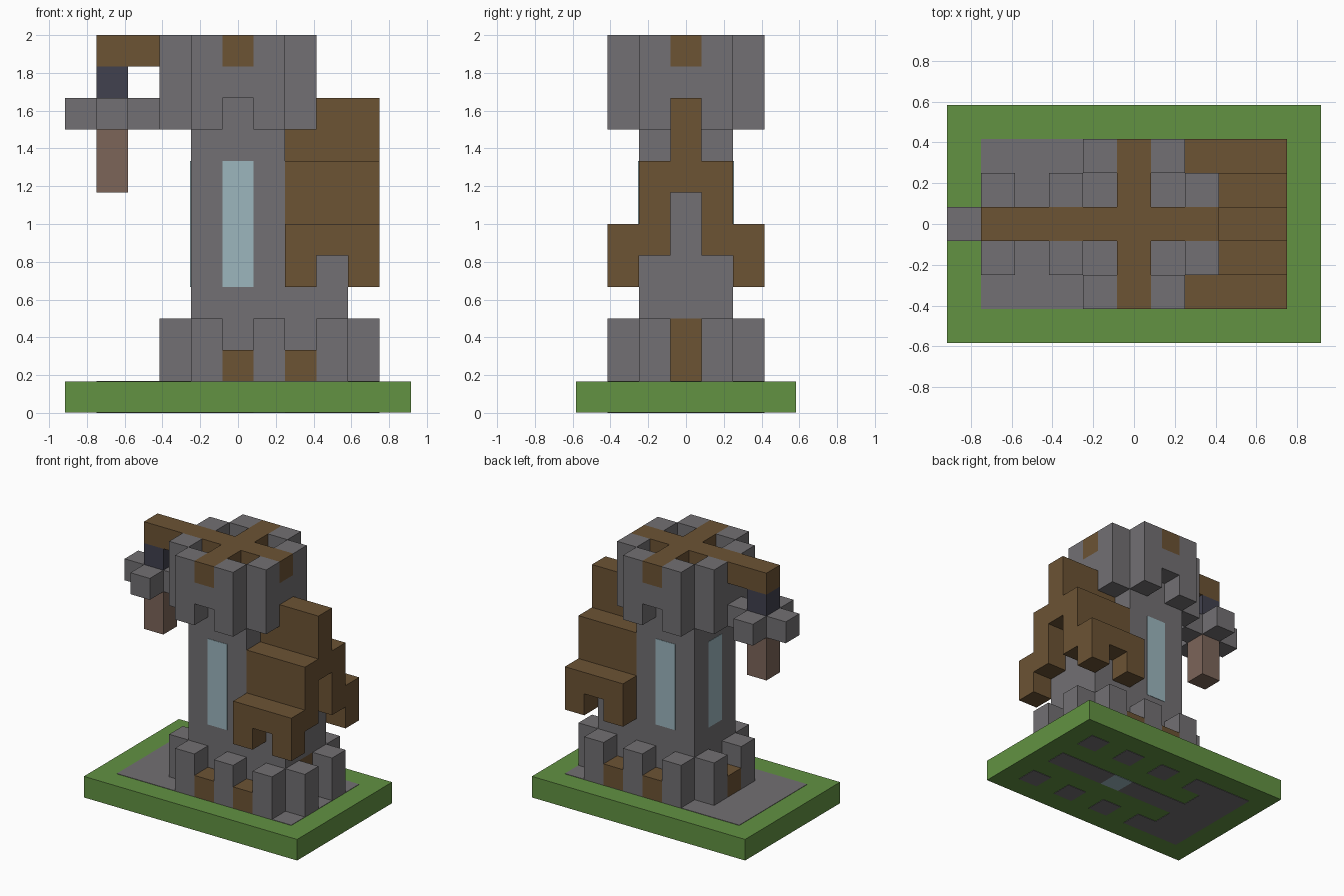
import bpy
import bmesh

if "Cube" in bpy.data.objects:
    bpy.data.objects.remove(bpy.data.objects["Cube"], do_unlink=True)

UNIT = 1 / 6      # edge of one building block
SKIN = 0.003      # thickness of painted plates


def linear(c):
    c /= 255
    return c / 12.92 if c <= 0.04045 else ((c + 0.055) / 1.055) ** 2.4


def material(name, *rgb):
    colour = [linear(c) for c in rgb] + [1.0]
    mat = bpy.data.materials.new(name)
    mat.use_nodes = True
    mat.diffuse_color = colour
    mat.node_tree.nodes["Principled BSDF"].inputs["Base Color"].default_value = colour
    return mat


stone = material("grey stone", 114, 112, 115)
wood = material("brown wood", 108, 83, 52)
grass = material("green grass", 98, 146, 66)
glass = material("pale blue glass", 156, 182, 190)
iron = material("dark blue iron", 65, 65, 78)
clay = material("dusty brown clay", 124, 101, 89)


def add_box(bm, low, high):
    """Add one box between two corners."""
    verts = bmesh.ops.create_cube(bm, size=1)["verts"]
    for v in verts:
        for a in range(3):
            v.co[a] = high[a] if v.co[a] > 0 else low[a]


def finish(name, mat, bm):
    mesh = bpy.data.meshes.new(name)
    bm.to_mesh(mesh)
    bm.free()
    mesh.materials.append(mat)
    obj = bpy.data.objects.new(name, mesh)
    bpy.context.collection.objects.link(obj)
    return obj


def span(r):
    return r if isinstance(r, tuple) else (r, r)


def blocks(name, mat, *boxes, mirror=False):
    """Boxes given as block ranges along x, y and z; mirror repeats them at -y."""
    bm = bmesh.new()
    for x, y, z in boxes:
        (xa, xb), (ya, yb), (za, zb) = span(x), span(y), span(z)
        sides = [(ya, yb), (-yb, -ya)] if mirror else [(ya, yb)]
        for y_low, y_high in sides:
            add_box(bm, [(xa - .5) * UNIT, (y_low - .5) * UNIT, za * UNIT],
                    [(xb + .5) * UNIT, (y_high + .5) * UNIT, (zb + 1) * UNIT])
    return finish(name, mat, bm)


def plate(name, mat, x, y, z_low, z_high):
    """Thin painted plate covering a block range in plan."""
    (xa, xb), (ya, yb) = span(x), span(y)
    bm = bmesh.new()
    add_box(bm, [(xa - .5) * UNIT, (ya - .5) * UNIT, z_low],
            [(xb + .5) * UNIT, (yb + .5) * UNIT, z_high])
    return finish(name, mat, bm)


# Ground slab with paving on top and stone patches underneath
plate("ground_slab", grass, (-5, 5), (-3, 3), SKIN, UNIT)
plate("paving", stone, (-4, 4), (-2, 2), UNIT, UNIT + SKIN)
plate("underside_yard", stone, (-4, -3), (-2, 2), 0, SKIN)
plate("underside_strip_left", stone, (2, 4), 0, 0, SKIN)
plate("underside_strip_right", stone, (-2, 0), 0, 0, SKIN)
plate("underside_glass", glass, 1, 0, 0, SKIN)
for x in range(-2, 5, 2):
    for y in (-2, 2):
        plate("underside_patch", stone, x, y, 0, SKIN)

# Tower shaft with tall windows
blocks("tower_shaft", stone, ((-1, 1), (-1, 1), (1, 10)))
face = 1.5 * UNIT
half = UNIT / 2
for name, low, high in (
        ("front_window", (-half, -face - SKIN), (half, -face)),
        ("back_window", (-half, face), (half, face + SKIN)),
        ("right_window", (-face - SKIN, -half), (-face, half))):
    bm = bmesh.new()
    add_box(bm, [*low, 4 * UNIT], [*high, 8 * UNIT])
    finish(name, glass, bm)

# Ring of foundation posts with low wooden panels between them
posts = [(x, 2, (1, 2)) for x in (-1, 1, 3)] + [(x, 1, (1, 2)) for x in (-2, 4)]
blocks("foundation_posts", stone, *posts, mirror=True)
blocks("foundation_panels", wood, (0, 2, 1), (2, 2, 1), mirror=True)
blocks("right_panel", wood, (-2, 0, 1))

# Stone annex with a wooden door
blocks("annex_sides", stone, ((2, 3), 1, (1, 4)), mirror=True)
blocks("annex_core", stone, (2, 0, (1, 6)), (3, 0, (3, 6)))
blocks("annex_door", wood, (3, 0, (1, 2)))

# Stepped wooden roof over the annex, with eaves legs
blocks("roof_ridge", wood, ((2, 4), 0, (7, 9)))
blocks("roof_middle_tiers", wood, ((2, 4), 1, (5, 7)), mirror=True)
blocks("roof_lower_tiers", wood, ((2, 4), 2, 5), (2, 2, 4), (4, 2, 4), mirror=True)

# Parapet: tall corner blocks with open slots below the beams
blocks("parapet_corners", stone, *[(x, 1, (9, 11)) for x in (-2, 2)],
       *[(x, 2, (9, 11)) for x in (-1, 1)], mirror=True)
blocks("parapet_lintels_side", stone, (-2, 0, 10), (2, 0, 10))
blocks("parapet_lintels_front_back", stone, (0, 2, 10), mirror=True)

# Crossed roof beams, the long one carrying the hanging mill head
blocks("long_beam", wood, ((-4, 2), 0, 11))
blocks("cross_beam", wood, (0, (1, 2), 11), mirror=True)
blocks("hanger", iron, (-4, 0, 10))
blocks("hanging_cross", stone, ((-5, -3), 0, 9), (-4, 1, 9), (-4, -1, 9))
blocks("hanging_shaft", clay, (-4, 0, (7, 8)))
